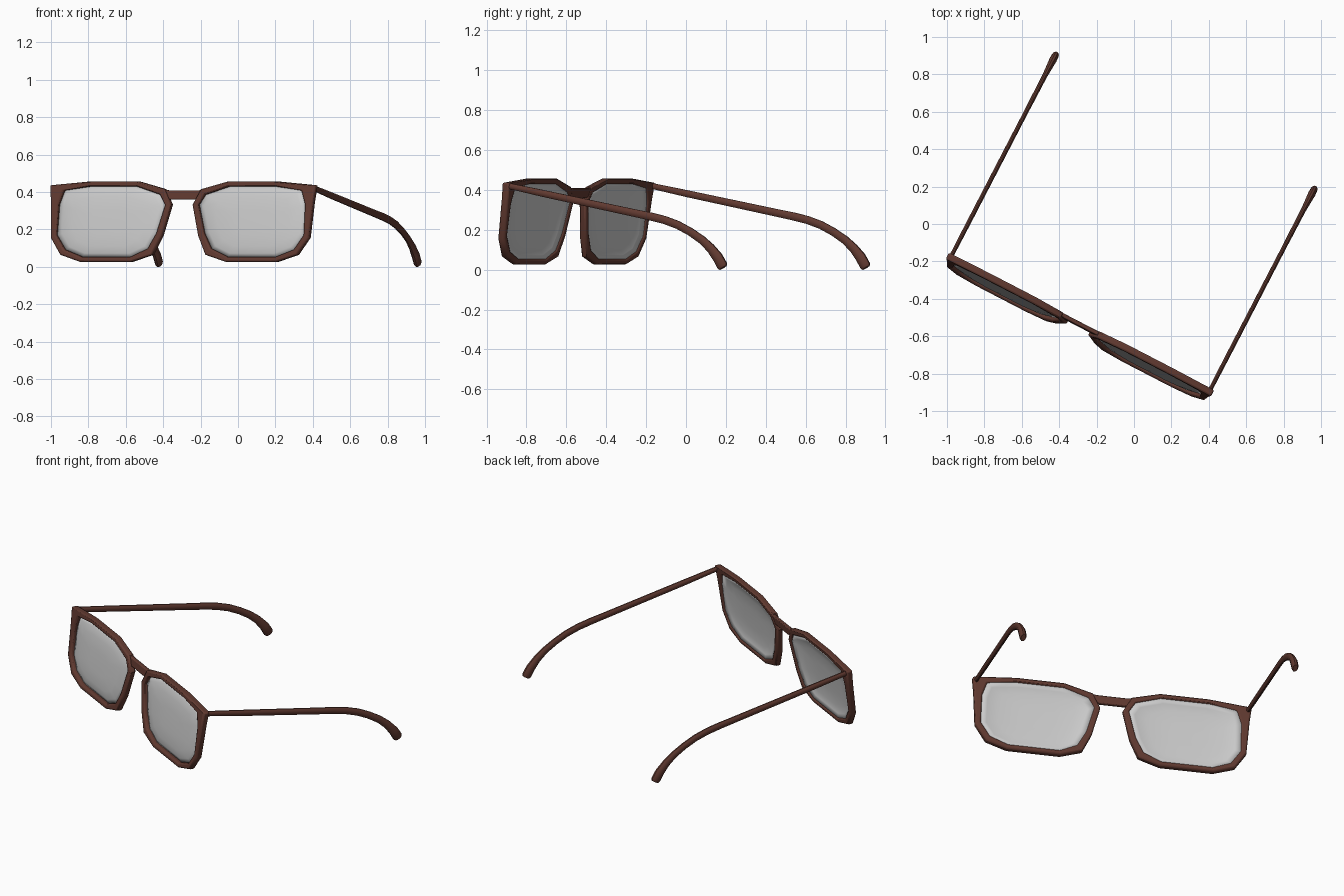
import bpy, bmesh, math
from mathutils import Matrix, Vector

if "Cube" in bpy.data.objects:
    bpy.data.objects.remove(bpy.data.objects["Cube"])

PLACE = Matrix.Translation((-0.285, -0.53, 0)) @ Matrix.Rotation(math.radians(-27.4), 4, 'Z')
TOP = 0.43       # height of the hinge line
LEAN = 0.13      # lower rim leans forward

brown = bpy.data.materials.new("brown_frame")
brown.diffuse_color = (0.12, 0.042, 0.03, 1)
brown.use_nodes = True
brown.node_tree.nodes["Principled BSDF"].inputs["Base Color"].default_value = brown.diffuse_color


def finish(name, bm, mat=None, bevel=0, mirror=True, angle=40):
    bmesh.ops.recalc_face_normals(bm, faces=bm.faces)
    me = bpy.data.meshes.new(name)
    bm.to_mesh(me)
    bm.free()
    ob = bpy.data.objects.new(name, me)
    bpy.context.collection.objects.link(ob)
    ob.matrix_world = PLACE
    if mat:
        me.materials.append(mat)
    if mirror:
        ob.modifiers.new("Mirror", 'MIRROR')
    if bevel:
        b = ob.modifiers.new("Bevel", 'BEVEL')
        b.width, b.segments, b.limit_method = bevel, 2, 'ANGLE'
        b.angle_limit = math.radians(50)
    bpy.ops.object.select_all(action='DESELECT')
    ob.select_set(True)
    bpy.context.view_layer.objects.active = ob
    bpy.ops.object.shade_smooth_by_angle(angle=math.radians(angle))
    return ob


def ring(bm, pts, y):
    # outline points (x, drop below hinge line) placed on the leaning front plane
    return [bm.verts.new((x, y + LEAN * z, TOP + z * 0.98)) for x, z in pts]


def join(bm, a, b):
    n = len(a)
    for i in range(n):
        j = (i + 1) % n
        bm.faces.new((a[i], a[j], b[j], b[i]))


OUTER = [(.11, -.015), (.274, .028), (.55, .028), (.80, .006), (.79, -.08), (.777, -.28),
         (.714, -.373), (.592, -.412), (.285, -.412), (.16, -.373), (.11, -.27), (.065, -.10)]
INNER = [(.135, -.045), (.28, 0), (.555, 0), (.715, -.022), (.742, -.10), (.745, -.265),
         (.69, -.345), (.585, -.384), (.29, -.384), (.19, -.34), (.143, -.255), (.10, -.10)]

# rims
bm = bmesh.new()
loops = [ring(bm, OUTER, -.028), ring(bm, OUTER, .010), ring(bm, INNER, .010), ring(bm, INNER, -.028)]
for k in range(4):
    join(bm, loops[k], loops[(k + 1) % 4])
finish("rims", bm, brown, bevel=0.009)

# gently domed lenses
bm = bmesh.new()
cx, cz = 0.43, -0.19
prev = None
for s, y in ((1.02, -.004), (.9, -.014), (.7, -.021), (.35, -.024)):
    cur = ring(bm, [(cx + (x - cx) * s, cz + (z - cz) * s) for x, z in INNER], y)
    if prev:
        join(bm, prev, cur)
    prev = cur
bm.faces.new(prev)
lens = finish("lenses", bm, angle=60)
sol = lens.modifiers.new("Solidify", 'SOLIDIFY')
sol.thickness, sol.offset = 0.008, -1

# bridge
bm = bmesh.new()
prof = [(-.12, -.018), (-.085, -.022), (.085, -.022), (.12, -.018), (.085, -.072), (-.085, -.072)]
a, b = ring(bm, prof, -.014), ring(bm, prof, .008)
join(bm, a, b)
bm.faces.new(a)
bm.faces.new(b)
finish("bridge", bm, brown, bevel=0.005, mirror=False)

# temple arms: (back distance, height, half width, half thickness)
PATH = [(-.005, .421, .011, .015), (.20, .381, .012, .018), (.72, .282, .012, .020),
        (.80, .267, .012, .021), (.88, .249, .012, .021), (.955, .224, .013, .021),
        (1.025, .190, .013, .021), (1.09, .150, .014, .022), (1.14, .108, .017, .024),
        (1.18, .062, .020, .028), (1.205, .020, .019, .029), (1.211, .010, .014, .022)]
bm = bmesh.new()
rings = []
for i, (y, z, w, h) in enumerate(PATH):
    p, q = PATH[max(i - 1, 0)], PATH[min(i + 1, len(PATH) - 1)]
    t = Vector((0, q[0] - p[0], q[1] - p[1])).normalized()
    up = Vector((0, -t.z, t.y))
    rings.append([bm.verts.new(Vector((.779, y, z)) + up * h * math.sin(k * math.pi / 5)
                               + Vector((w * math.cos(k * math.pi / 5), 0, 0))) for k in range(10)])
for a, b in zip(rings, rings[1:]):
    join(bm, a, b)
bm.faces.new(rings[0])
bm.faces.new(rings[-1])
finish("temple_arms", bm, brown)
